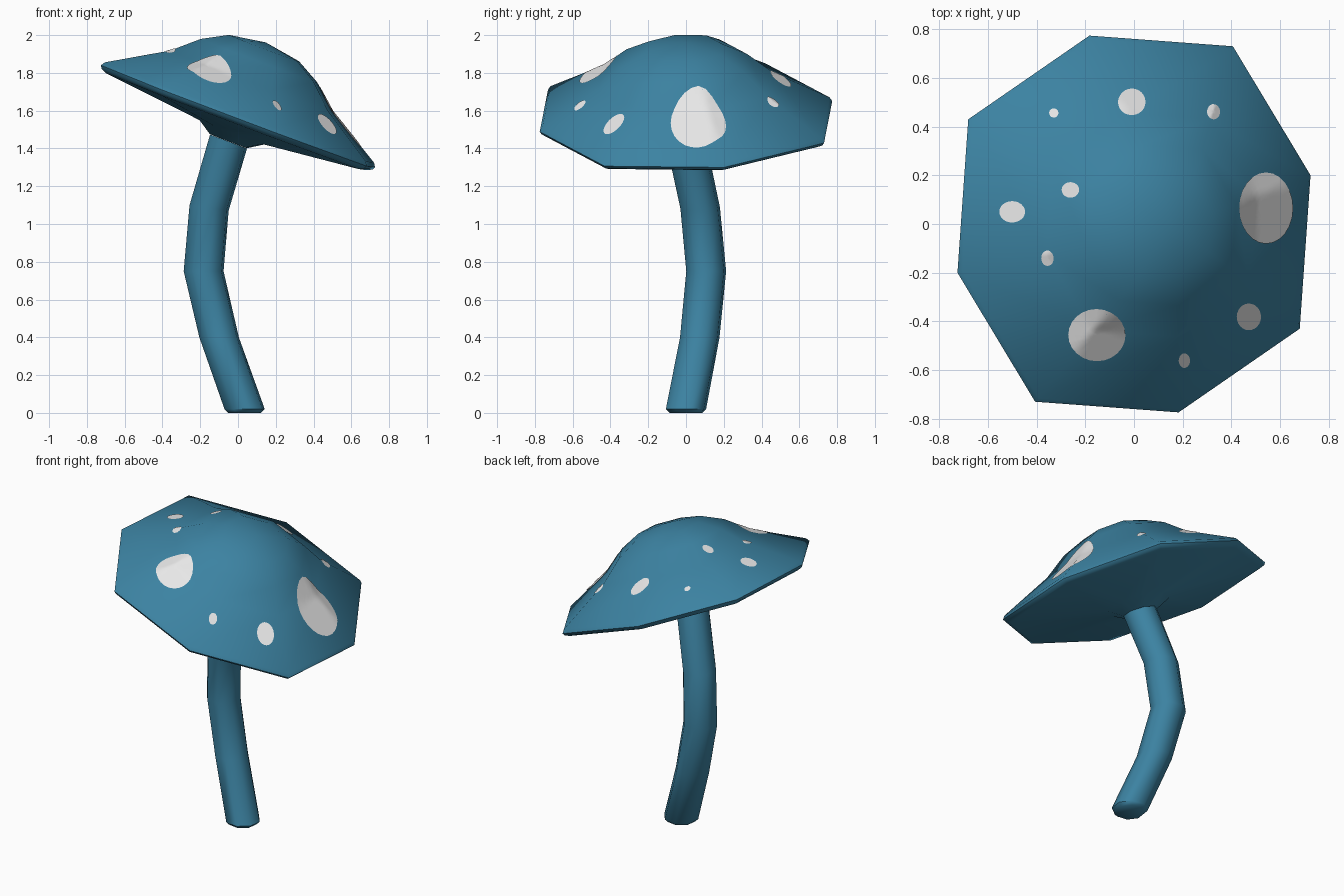
import bpy, bmesh, math
from mathutils import Vector, Matrix
from mathutils.bvhtree import BVHTree

if "Cube" in bpy.data.objects:
    bpy.data.objects.remove(bpy.data.objects["Cube"])


def material(name, rgb):
    m = bpy.data.materials.new(name)
    m.diffuse_color = (*rgb, 1)
    m.use_nodes = True
    m.node_tree.nodes["Principled BSDF"].inputs["Base Color"].default_value = m.diffuse_color
    return m


BLUE = material("teal_blue", (0.045, 0.225, 0.36))
WHITE = material("off_white", (0.8, 0.8, 0.8))
SIDES = 8
START = math.radians(14.5)


def ring(bm, frame, radius, height, odd=1.0):
    """Octagonal ring of vertices in a local frame."""
    out = []
    for i in range(SIDES):
        a = START + math.tau * i / SIDES
        r = radius * (odd if i % 2 else 1.0)
        out.append(bm.verts.new(frame @ Vector((r * math.cos(a), r * math.sin(a), height))))
    return out


def bridge(bm, rings):
    for lo, hi in zip(rings, rings[1:]):
        n = len(lo)
        for i in range(n):
            j = (i + 1) % n
            bm.faces.new((lo[i], lo[j], hi[j], hi[i]))


def finish(bm, name, mat, angle=60, recalc=True):
    if recalc:
        bmesh.ops.recalc_face_normals(bm, faces=bm.faces)
    me = bpy.data.meshes.new(name)
    bm.to_mesh(me)
    me.materials.append(mat)
    ob = bpy.data.objects.new(name, me)
    bpy.context.collection.objects.link(ob)
    bpy.ops.object.select_all(action='DESELECT')
    ob.select_set(True)
    bpy.context.view_layer.objects.active = ob
    bpy.ops.object.shade_smooth_by_angle(angle=math.radians(angle))
    return ob


# Tilted frame of the cap, origin at the rim centre
up = Vector((0.377, -0.016, 1)).normalized()
side = Vector((1, 0, -0.377)).normalized()
fwd = up.cross(side).normalized()
side = fwd.cross(up)
cap_frame = Matrix.Translation((0, 0, 1.57)) @ Matrix((side, fwd, up)).transposed().to_4x4()

# Cap: profile from the collar under the cap, around the rim, to the crown
profile = [(0.11, -0.14), (0.19, -0.09), (0.76, -0.03), (0.79, -0.016), (0.80, 0.0),
           (0.785, 0.022), (0.475, 0.2), (0.34, 0.315), (0.206, 0.386)]
bm = bmesh.new()
rings = [ring(bm, cap_frame, r, h, 1.0 if r < 0.15 else 1.06) for r, h in profile]
bridge(bm, rings)
crown = bm.verts.new(cap_frame @ Vector((0, 0, 0.418)))
for i in range(SIDES):
    bm.faces.new((rings[-1][i], rings[-1][(i + 1) % SIDES], crown))
bm.faces.new(rings[0])
finish(bm, "cap", BLUE)
surface = BVHTree.FromBMesh(bm)
bm.free()

# Stem: bent octagonal tube with a chamfered foot; (x, y, z, radius, x tilt)
path = [(0.035, 0, 0.0, 0.09, 0), (0.035, 0, 0.02, 0.11, 0),
        (-0.10, 0.073, 0.40, 0.108, 0), (-0.182, 0.107, 0.75, 0.109, 0),
        (-0.153, 0.075, 1.085, 0.108, 0.13), (-0.05, 0.0, 1.437, 0.108, 0.36)]
bm = bmesh.new()
rings = []
for x, y, z, r, tilt in path:
    frame = Matrix.Translation((x, y, z)) @ Matrix.Rotation(tilt, 4, 'Y')
    rings.append(ring(bm, frame, r, 0))
bridge(bm, rings)
bm.faces.new(rings[0])
bm.faces.new(rings[-1])
finish(bm, "stem", BLUE, 50)
bm.free()

# Spots: thin plates draped onto the cap; (x, y, half width, half depth)
spots = [(-0.33, 0.455, 0.019, 0.019), (-0.01, 0.50, 0.056, 0.055),
         (0.325, 0.46, 0.026, 0.031), (-0.26, 0.14, 0.036, 0.032),
         (-0.50, 0.05, 0.053, 0.044), (-0.355, -0.14, 0.026, 0.031),
         (0.54, 0.065, 0.111, 0.146), (0.47, -0.38, 0.05, 0.055),
         (0.205, -0.56, 0.023, 0.03), (-0.153, -0.455, 0.117, 0.107)]
bm = bmesh.new()


def drape(x, y):
    hit, normal, _, _ = surface.ray_cast(Vector((x, y, 3)), Vector((0, 0, -1)))
    return bm.verts.new(hit + normal * 0.004)


for x, y, rx, ry in spots:
    layers = 8 if rx > 0.1 else 3
    count = 24
    loops = []
    for k in range(layers, 0, -1):
        f = k / layers
        loops.append([drape(x + f * rx * math.cos(math.tau * i / count),
                            y + f * ry * math.sin(math.tau * i / count))
                      for i in range(count)])
    bridge(bm, loops)
    mid = drape(x, y)
    for i in range(count):
        bm.faces.new((loops[-1][i], loops[-1][(i + 1) % count], mid))
finish(bm, "cap_spots", WHITE, 60, recalc=False)
bm.free()
